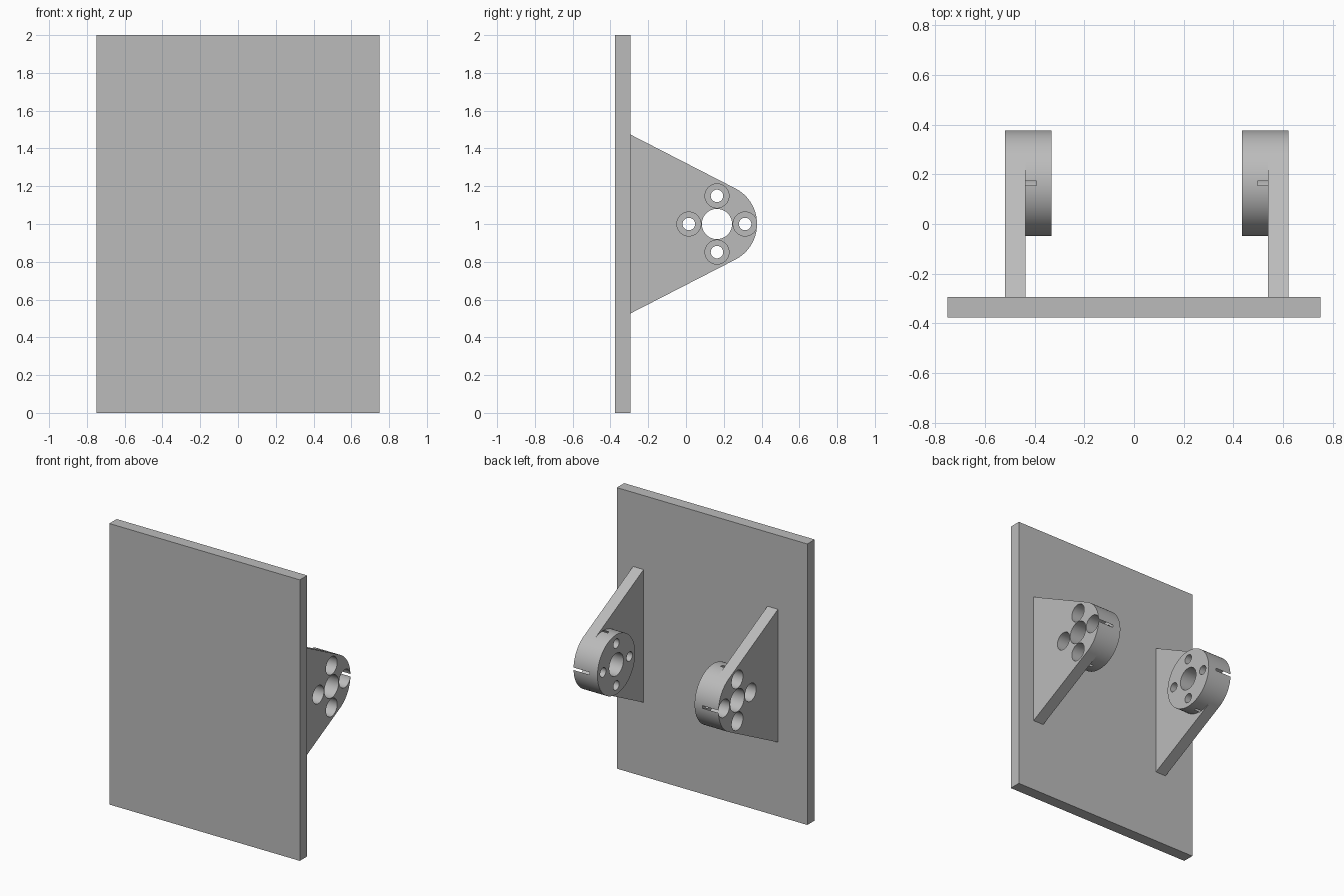
import bpy, bmesh, math

cube = bpy.data.objects.get("Cube")
if cube:
    bpy.data.objects.remove(cube, do_unlink=True)

# Single plain grey
grey = bpy.data.materials.new("plain_grey")
grey.use_nodes = True
GREY = (0.5, 0.5, 0.5, 1)
grey.diffuse_color = GREY
grey.node_tree.nodes["Principled BSDF"].inputs["Base Color"].default_value = GREY

# Shared dimensions
THICK = 0.083             # sheet thickness
BACK = 0.376              # half depth of the whole model
WALL = -BACK + THICK      # rear face of the base panel
R = 0.212                 # boss radius
CY, CZ = BACK - R, 1.0    # boss axis
RING = 0.149              # bolt circle radius
HALF = 0.473              # half height of the bracket root


def make_object(name, bm):
    bmesh.ops.recalc_face_normals(bm, faces=bm.faces[:])
    mesh = bpy.data.meshes.new(name)
    bm.to_mesh(mesh)
    bm.free()
    mesh.materials.append(grey)
    obj = bpy.data.objects.new(name, mesh)
    bpy.context.collection.objects.link(obj)
    return obj


def turned(bm, sections, y, z, segs):
    """Solid of revolution along x from (x, radius) sections."""
    rings = []
    for x, r in sections:
        angles = [2 * math.pi * i / segs for i in range(segs)]
        rings.append([bm.verts.new((x, y + r * math.cos(a), z + r * math.sin(a)))
                      for a in angles])
    for lo, hi in zip(rings, rings[1:]):
        for i in range(segs):
            j = (i + 1) % segs
            bm.faces.new((lo[i], lo[j], hi[j], hi[i]))
    bm.faces.new(rings[0])
    bm.faces.new(rings[-1])


def cut(obj, cutter):
    mod = obj.modifiers.new("holes", "BOOLEAN")
    mod.operation = "DIFFERENCE"
    mod.solver = "EXACT"
    mod.object = cutter
    bpy.ops.object.select_all(action="DESELECT")
    bpy.context.view_layer.objects.active = obj
    obj.select_set(True)
    bpy.ops.object.modifier_apply(modifier=mod.name)
    bpy.ops.object.shade_smooth_by_angle(angle=math.radians(30))


def bracket(side, outer, inward):
    """Tapered arm with a round boss; inward is the x direction of the boss."""
    def at(depth):
        return outer + inward * depth

    # Arm: straight edges tangent to the boss circle
    dy, dz = WALL - CY, HALF
    tangent = math.atan2(dz, dy) - math.acos(R / math.hypot(dy, dz))
    steps = 64
    outline = [(WALL, CZ - HALF)]
    for i in range(steps + 1):
        a = tangent * (2 * i / steps - 1)
        outline.append((CY + R * math.cos(a), CZ + R * math.sin(a)))
    outline.append((WALL, CZ + HALF))
    bm = bmesh.new()
    face = bm.faces.new([bm.verts.new((at(0), y, z)) for y, z in outline])
    grown = bmesh.ops.extrude_face_region(bm, geom=[face])["geom"]
    bmesh.ops.translate(bm, vec=(inward * THICK, 0, 0),
                        verts=[v for v in grown if isinstance(v, bmesh.types.BMVert)])
    arm = make_object(side + "_bracket_arm", bm)

    # Boss on the inner face of the arm
    bm = bmesh.new()
    turned(bm, [(at(THICK), R), (at(0.188), R)], CY, CZ, 128)
    boss = make_object(side + "_bracket_boss", bm)

    # Centre bore and four counterbored bolt holes
    bm = bmesh.new()
    turned(bm, [(at(-0.1), 0.08), (at(0.3), 0.08)], CY, CZ, 64)
    for k in range(4):
        a = k * math.pi / 2
        turned(bm, [(at(-0.1), 0.0635), (at(0.126), 0.0635),
                    (at(0.126), 0.033), (at(0.3), 0.033)],
               CY + RING * math.cos(a), CZ + RING * math.sin(a), 64)
    cutter = make_object(side + "_hole_cutter", bm)
    cutter.hide_render = True
    cut(arm, cutter)
    cut(boss, cutter)
    bpy.data.objects.remove(cutter, do_unlink=True)


# Base panel
bm = bmesh.new()
bmesh.ops.create_cube(bm, size=1)
bmesh.ops.scale(bm, vec=(1.5, THICK, 2), verts=bm.verts[:])
bmesh.ops.translate(bm, vec=(0, -BACK + THICK / 2, 1), verts=bm.verts[:])
make_object("base_panel", bm)

# Pair of brackets facing each other
bracket("left", 0.622, -1)
bracket("right", -0.519, 1)
